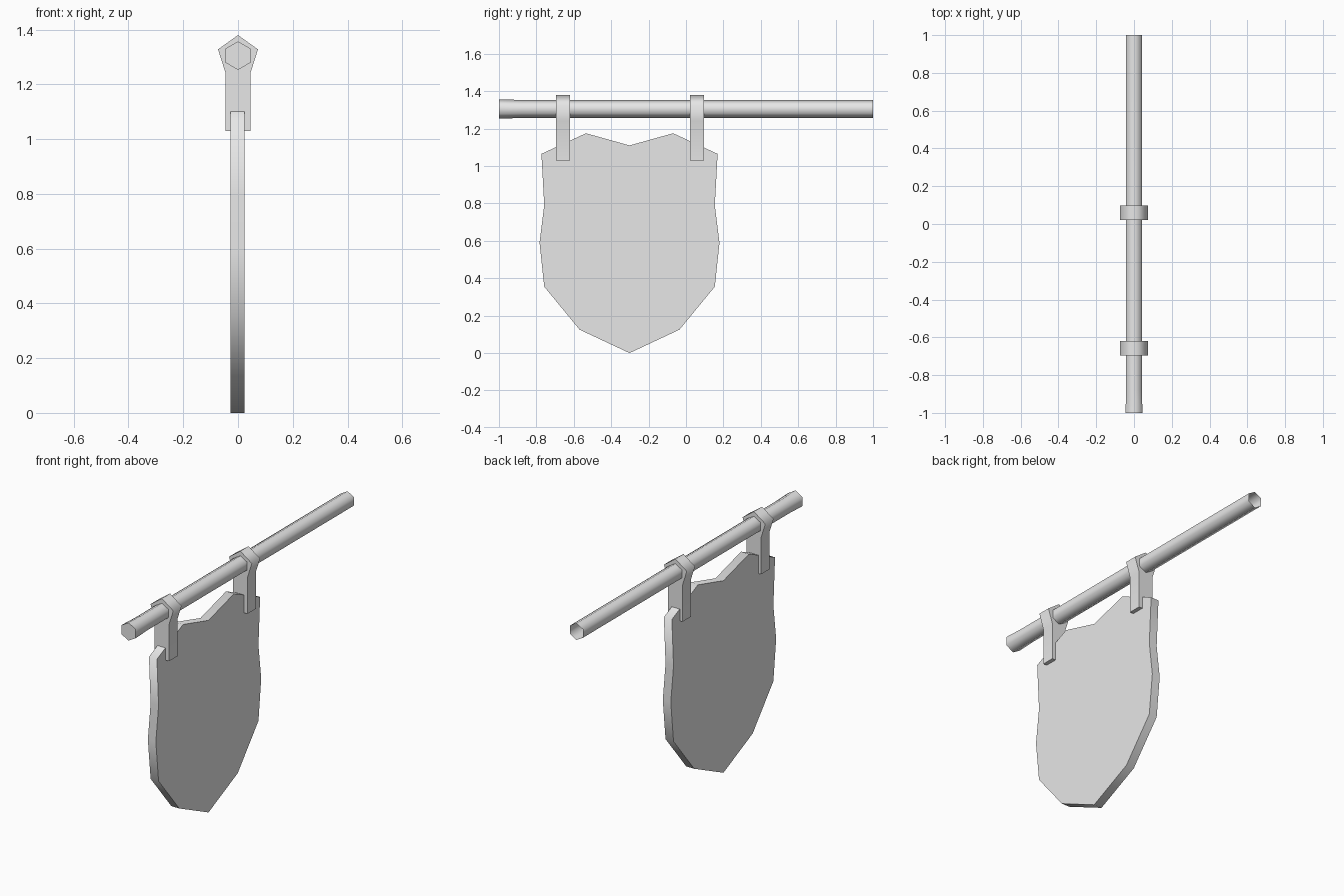
import bpy, bmesh, math

cube = bpy.data.objects.get("Cube")
if cube:
    bpy.data.objects.remove(cube)

grey = bpy.data.materials.new("plain_grey")
grey.use_nodes = True
colour = (0.8, 0.8, 0.8, 1)
grey.diffuse_color = colour
grey.node_tree.nodes["Principled BSDF"].inputs["Base Color"].default_value = colour


def finish(name, bm):
    bmesh.ops.recalc_face_normals(bm, faces=bm.faces)
    mesh = bpy.data.meshes.new(name)
    bm.to_mesh(mesh)
    bm.free()
    mesh.materials.append(grey)
    obj = bpy.data.objects.new(name, mesh)
    bpy.context.collection.objects.link(obj)
    bpy.ops.object.select_all(action='DESELECT')
    obj.select_set(True)
    bpy.context.view_layer.objects.active = obj
    bpy.ops.object.shade_smooth_by_angle(angle=math.radians(80))
    return obj


def extrude_profile(name, points, offset):
    """Fill a closed outline and extrude it by the offset."""
    bm = bmesh.new()
    face = bm.faces.new([bm.verts.new(p) for p in points])
    result = bmesh.ops.extrude_face_region(bm, geom=[face], use_keep_orig=True)
    moved = [v for v in result["geom"] if isinstance(v, bmesh.types.BMVert)]
    bmesh.ops.translate(bm, verts=moved, vec=offset)
    return finish(name, bm)


# Hanging shield panel: half outline mirrored about its centre line
PANEL_Y = -0.302
half = [(0, 0), (0.267, 0.125), (0.456, 0.355), (0.481, 0.59),
        (0.456, 0.79), (0.471, 1.065), (0.233, 1.175), (0, 1.11)]
outline = half + [(-y, z) for y, z in reversed(half[1:-1])]
extrude_profile("shield_panel", [(-0.028, PANEL_Y + y, z) for y, z in outline],
                (0.051, 0, 0))

# Hexagonal pole: flared and capped at the front, open at the back
ROD_Z = 1.305
bm = bmesh.new()
rings = []
for y, r in ((-1, 0.052), (-0.88, 0.048), (1, 0.048)):
    angles = [math.radians(90 + 60 * i) for i in range(6)]
    rings.append([bm.verts.new((r * math.cos(a), y, ROD_Z + r * math.sin(a)))
                  for a in angles])
for a, b in zip(rings, rings[1:]):
    for i in range(6):
        j = (i + 1) % 6
        bm.faces.new((a[i], a[j], b[j], b[i]))
bm.faces.new(rings[0])
finish("pole", bm)

# Two hangers: pentagonal tops running down into straight tabs
right_side = [(0.046, 1.03), (0.046, 1.243), (0.073, 1.328)]
hanger = right_side + [(0, 1.38)] + [(-x, z) for x, z in reversed(right_side)]
for name, y in (("front_hanger", -0.695), ("back_hanger", 0.022)):
    extrude_profile(name, [(x, y, z) for x, z in hanger], (0, 0.075, 0))
